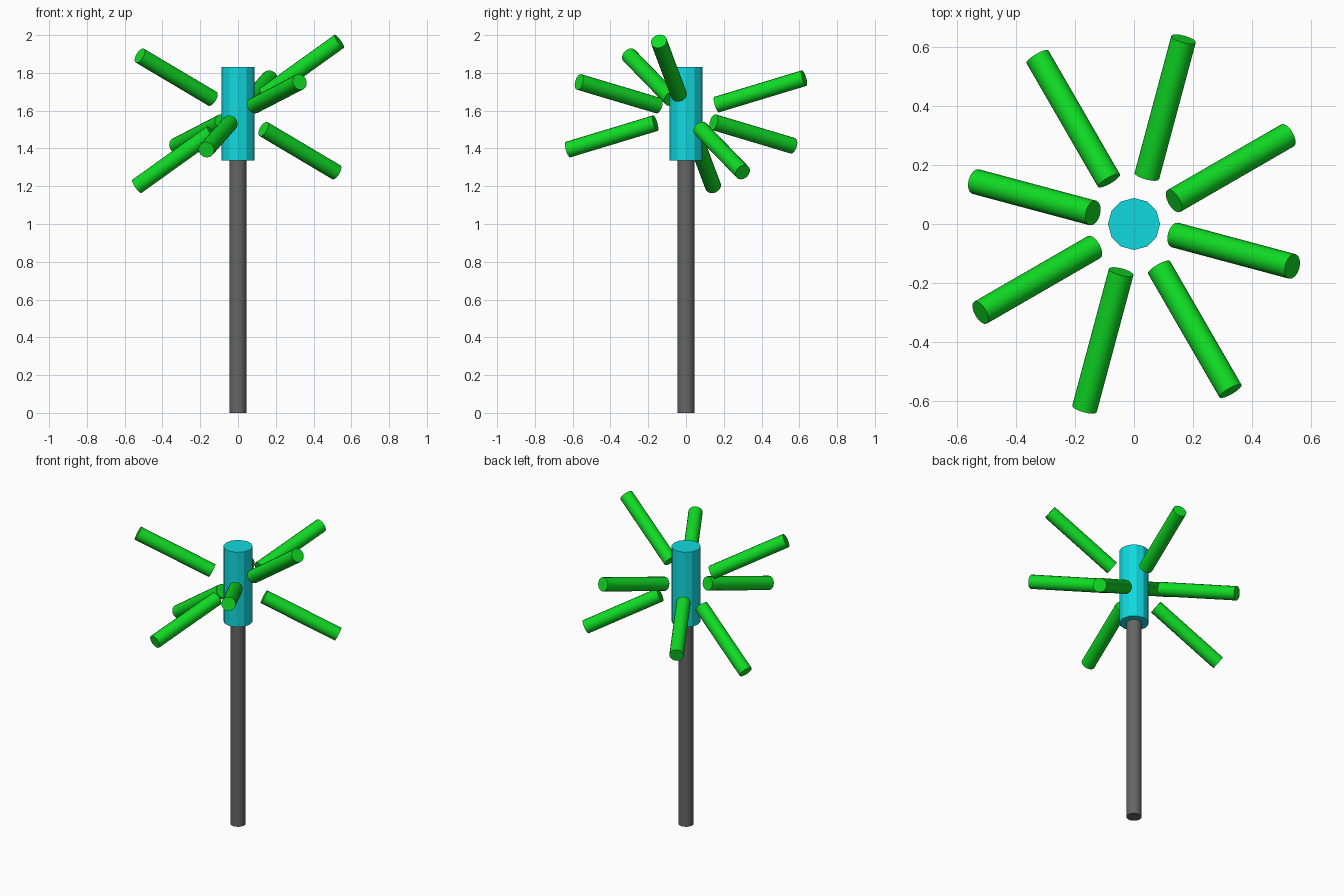
import bpy, math
from mathutils import Vector

if "Cube" in bpy.data.objects:
    bpy.data.objects.remove(bpy.data.objects["Cube"])


def material(name, rgb):
    m = bpy.data.materials.new(name)
    m.diffuse_color = (*rgb, 1)
    m.use_nodes = True
    m.node_tree.nodes["Principled BSDF"].inputs["Base Color"].default_value = m.diffuse_color
    return m


GREY = material("dark grey", (0.133, 0.133, 0.133))
CYAN = material("cyan", (0.005, 0.70, 0.74))
GREEN = material("green", (0.005, 0.72, 0.018))


def cylinder(name, start, end, radius, sides, mat):
    """Capped cylinder running from start to end."""
    start, end = Vector(start), Vector(end)
    axis = end - start
    bpy.ops.mesh.primitive_cylinder_add(
        vertices=sides, radius=radius, depth=axis.length,
        location=(start + end) / 2,
        rotation=axis.to_track_quat('Z', 'Y').to_euler())
    ob = bpy.context.object
    ob.name = name
    ob.data.materials.append(mat)
    bpy.ops.object.shade_smooth_by_angle(angle=math.radians(31 if sides > 12 else 20))
    return ob


# Central pole and faceted hub
HUB_Z = 1.583
cylinder("pole", (0, 0, 0), (0, 0, 1.34), 0.045, 24, GREY)
cylinder("hub", (0, 0, 1.337), (0, 0, 1.83), 0.088, 12, CYAN)

# Rods radiate from the hub centre in opposite pairs: (azimuth, elevation)
for i, (azimuth, elevation) in enumerate([(30, -27.2), (-15, 34.7), (-60, 14.5), (75, 16.3)]):
    a, e = math.radians(azimuth), math.radians(elevation)
    direction = Vector((math.cos(a) * math.cos(e), math.sin(a) * math.cos(e), math.sin(e)))
    centre = Vector((0, 0, HUB_Z))
    for side, label in ((1, "a"), (-1, "b")):
        cylinder(f"rod_{i + 1}{label}", centre + direction * side * 0.175,
                 centre + direction * side * 0.675, 0.043, 16, GREEN)
